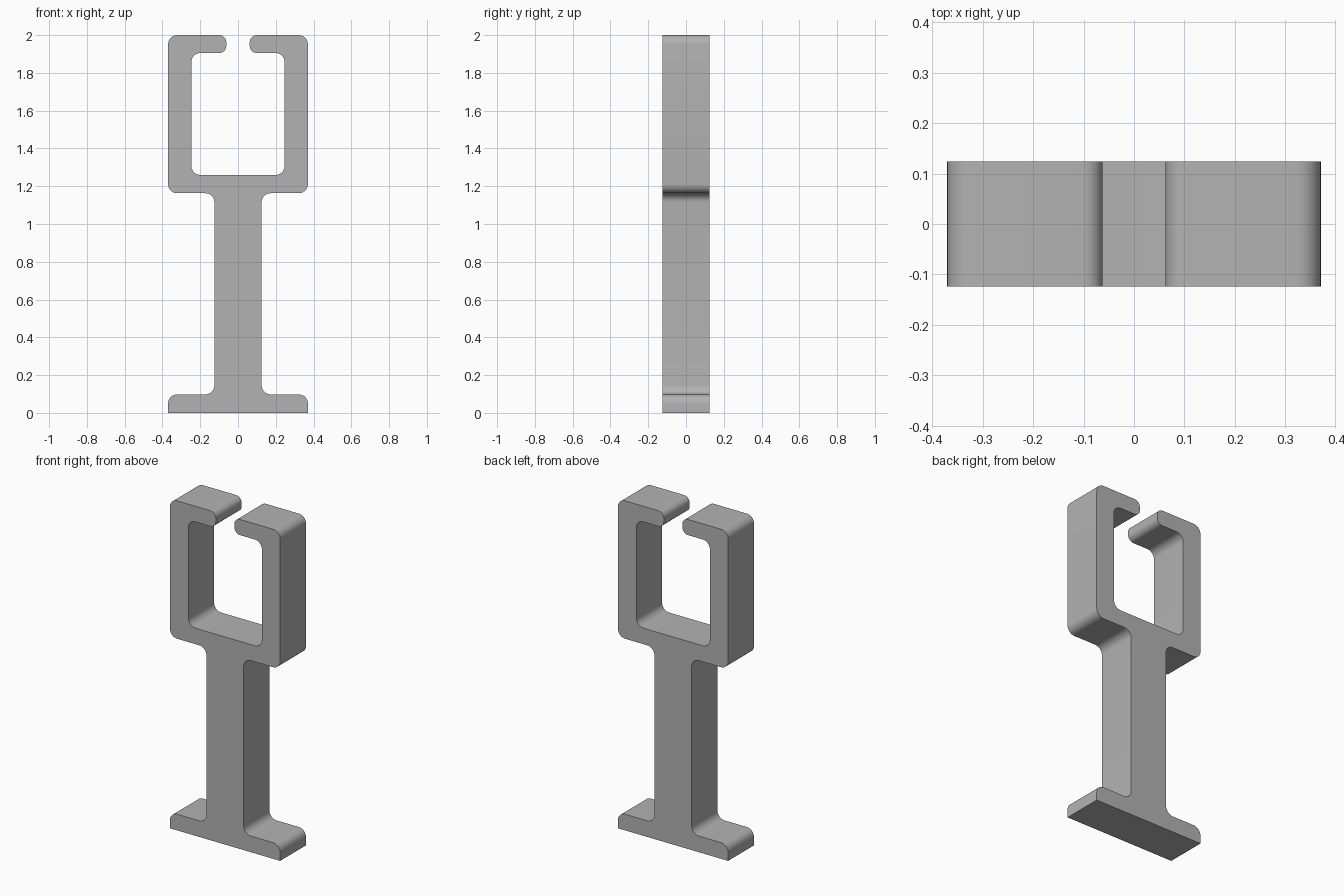
import bpy
import bmesh
import math
from mathutils import Vector

cube = bpy.data.objects.get("Cube")
if cube:
    bpy.data.objects.remove(cube, do_unlink=True)

DEPTH = 0.248
FILLET = 0.048
STEPS = 8

# Single grey material
grey = bpy.data.materials.new("plain grey")
grey.use_nodes = True
colour = (0.45, 0.45, 0.45, 1)
grey.diffuse_color = colour
grey.node_tree.nodes["Principled BSDF"].inputs["Base Color"].default_value = colour

# Right half of the outline, from the base up to the clip lip: x, z, corner radius
half = [
    (0.37, 0, 0),
    (0.37, 0.098, FILLET),
    (0.125, 0.098, FILLET),
    (0.125, 1.163, FILLET),
    (0.37, 1.163, FILLET),
    (0.37, 2, FILLET),
    (0.062, 2, 0.038),
    (0.062, 1.905, 0.038),
    (0.247, 1.905, FILLET),
    (0.247, 1.26, FILLET),
]
outline = half + [(-x, z, r) for x, z, r in reversed(half)]


def rounded(points):
    """Replace each corner that has a radius with a circular arc."""
    result = []
    for i, (x, z, r) in enumerate(points):
        corner = Vector((x, z))
        if r == 0:
            result.append(corner)
            continue
        before = (Vector(points[i - 1][:2]) - corner).normalized()
        after = (Vector(points[(i + 1) % len(points)][:2]) - corner).normalized()
        centre = corner + (before + after) * r
        for s in range(STEPS + 1):
            a = math.pi / 2 * s / STEPS
            result.append(centre - after * r * math.cos(a) - before * r * math.sin(a))
    return result


# Extrude the outline through the depth
bm = bmesh.new()
verts = [bm.verts.new((p.x, -DEPTH / 2, p.y)) for p in rounded(outline)]
face = bm.faces.new(verts)
extruded = bmesh.ops.extrude_face_region(bm, geom=[face], use_keep_orig=True)
back = [v for v in extruded["geom"] if isinstance(v, bmesh.types.BMVert)]
bmesh.ops.translate(bm, verts=back, vec=(0, DEPTH, 0))
bmesh.ops.recalc_face_normals(bm, faces=bm.faces)

mesh = bpy.data.meshes.new("clip_stand")
bm.to_mesh(mesh)
bm.free()
mesh.materials.append(grey)
stand = bpy.data.objects.new("clip_stand", mesh)
bpy.context.collection.objects.link(stand)

# Smooth fillets, sharp rims
bpy.ops.object.select_all(action="DESELECT")
stand.select_set(True)
bpy.context.view_layer.objects.active = stand
bpy.ops.object.shade_smooth_by_angle(angle=math.radians(30))
